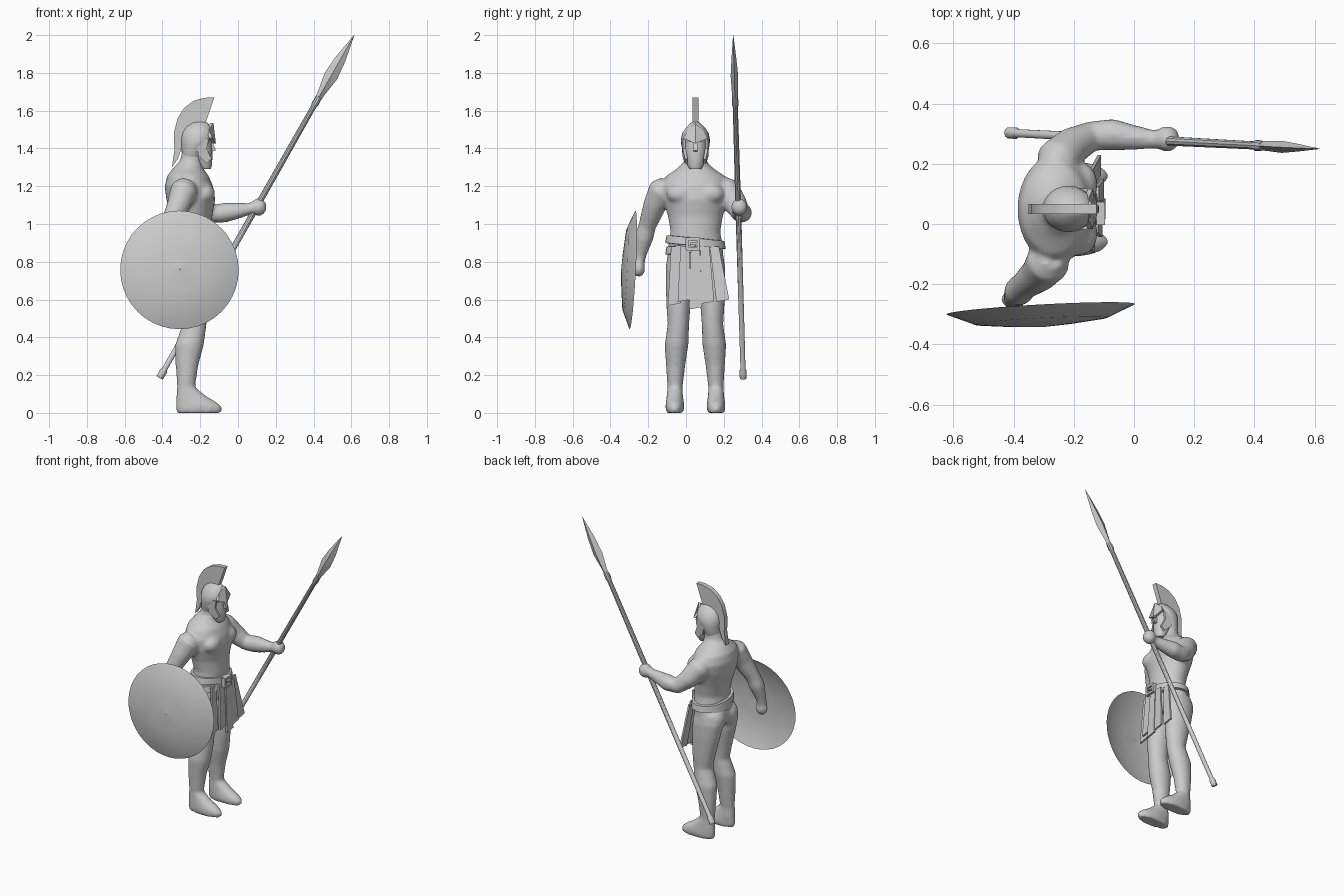
import bpy, bmesh, math
from mathutils import Vector

cube = bpy.data.objects.get("Cube")
if cube:
    bpy.data.objects.remove(cube)

grey = bpy.data.materials.new("plain_grey")
grey.use_nodes = True
COLOUR = (0.6, 0.6, 0.6, 1)
grey.diffuse_color = COLOUR
grey.node_tree.nodes["Principled BSDF"].inputs["Base Color"].default_value = COLOUR
X, Y, Z = Vector((1, 0, 0)), Vector((0, 1, 0)), Vector((0, 0, 1))
MID = 0.05  # y of the figure's middle plane


def finish(name, bm, angle=35):
    bmesh.ops.recalc_face_normals(bm, faces=bm.faces)
    mesh = bpy.data.meshes.new(name)
    bm.to_mesh(mesh)
    bm.free()
    mesh.materials.append(grey)
    obj = bpy.data.objects.new(name, mesh)
    bpy.context.collection.objects.link(obj)
    bpy.ops.object.select_all(action="DESELECT")
    obj.select_set(True)
    bpy.context.view_layer.objects.active = obj
    bpy.ops.object.shade_smooth_by_angle(angle=math.radians(angle))
    return obj


def loft(bm, rings, sides=20, caps=True):
    """Skin a list of ellipses given as (centre, half axis u, half axis v)."""
    loops = []
    for c, u, v in rings:
        turn = [2 * math.pi * i / sides for i in range(sides)]
        loops.append([bm.verts.new(c + u * math.cos(a) + v * math.sin(a)) for a in turn])
    for a, b in zip(loops, loops[1:]):
        for i in range(sides):
            j = (i + 1) % sides
            bm.faces.new((a[i], a[j], b[j], b[i]))
    if caps:
        bm.faces.new(loops[0])
        bm.faces.new(loops[-1])


def stack(bm, rows, sides=20, caps=True, tilt=0.0):
    """Loft of level rings, rows of (z, x, y, half depth, half width)."""
    loft(bm, [(Vector((x, y, z)), X * rx, (Y + Z * tilt) * ry) for z, x, y, rx, ry in rows], sides, caps)


def tube(bm, rows, sides=16):
    """Round limb through rows of (x, y, z, radius)."""
    pts = [Vector(r[:3]) for r in rows]
    rings = []
    for i, p in enumerate(pts):
        t = (pts[min(i + 1, len(pts) - 1)] - pts[max(i - 1, 0)]).normalized()
        u = t.cross(Y).normalized()
        rings.append((p, u * rows[i][3], t.cross(u) * rows[i][3]))
    loft(bm, rings, sides)


def plate(bm, outline, offset):
    """Prism from an outline, pushed along offset."""
    a = [bm.verts.new(Vector(p) - offset) for p in outline]
    b = [bm.verts.new(Vector(p) + offset) for p in outline]
    bm.faces.new(a)
    bm.faces.new(b)
    for i in range(len(a)):
        j = (i + 1) % len(a)
        bm.faces.new((a[i], a[j], b[j], b[i]))


def ball(bm, centre, size):
    made = bmesh.ops.create_uvsphere(bm, u_segments=14, v_segments=10, radius=1)["verts"]
    for v in made:
        v.co = Vector(centre) + Vector(a * s for a, s in zip(v.co, size))


# Body: torso, legs, feet and arms fused into one skin
bm = bmesh.new()
stack(bm, [(0.75, -.25, MID, .08, .12), (0.80, -.255, MID, .105, .15), (0.88, -.24, MID, .105, .145),
           (0.96, -.235, MID, .10, .132), (1.04, -.245, MID, .108, .145), (1.13, -.25, MID, .13, .172),
           (1.20, -.26, MID, .128, .18), (1.255, -.265, MID, .11, .155), (1.295, -.265, MID, .08, .095),
           (1.33, -.25, MID, .06, .06), (1.42, -.23, MID, .055, .055)], 28)
for side in (-1, 1):
    stack(bm, [(z, x, MID + side * y, rx, ry) for z, x, y, rx, ry in (
        (0.85, -.26, .075, .09, .07), (0.78, -.26, .082, .105, .075), (0.68, -.25, .085, .094, .073),
        (0.55, -.235, .09, .076, .063), (0.47, -.23, .09, .064, .057), (0.36, -.257, .10, .076, .063),
        (0.25, -.27, .105, .06, .051), (0.13, -.275, .108, .047, .04), (0.06, -.275, .108, .05, .042))])
    stack(bm, [(z, x, MID + side * .109, rx, ry) for z, x, rx, ry in (
        (0, -.207, .12, .046), (.03, -.207, .124, .05), (.055, -.22, .11, .048),
        (.085, -.245, .083, .044), (.13, -.272, .052, .04))])
    ball(bm, (-.175, MID + side * .08, 1.16), (.055, .075, .055))
    ball(bm, (-.31, MID + side * .065, .80), (.06, .07, .08))
tube(bm, [(-.27, -.10, 1.215, .05), (-.285, -.125, 1.18, .074), (-.315, -.165, 1.10, .062),
          (-.365, -.205, .99, .047), (-.382, -.222, .93, .05), (-.40, -.242, .84, .034), (-.405, -.25, .79, .03)])
ball(bm, (-.40, -.25, .765), (.042, .034, .046))
tube(bm, [(-.265, .18, 1.215, .05), (-.255, .21, 1.18, .074), (-.205, .26, 1.11, .063), (-.14, .292, 1.055, .05),
          (-.07, .297, 1.06, .053), (0, .287, 1.07, .042), (.06, .282, 1.08, .032), (.10, .28, 1.09, .03)])
ball(bm, (.11, .283, 1.09), (.043, .044, .047))
body = finish("body", bm)
remesh = body.modifiers.new("fuse", "REMESH")
remesh.mode = "VOXEL"
remesh.voxel_size = 0.011
remesh.use_smooth_shade = True
blend = body.modifiers.new("blend", "SMOOTH")
blend.factor = 0.5
blend.iterations = 5

# Face with beard, brow and nose
bm = bmesh.new()
stack(bm, [(1.29, -.17, MID, .025, .03), (1.31, -.175, MID, .037, .042), (1.36, -.19, MID, .055, .053),
           (1.40, -.195, MID, .058, .06), (1.46, -.20, MID, .06, .062)])
plate(bm, [(-.15, MID, 1.44), (-.135, MID, 1.435), (-.117, MID, 1.39), (-.15, MID, 1.38)], Y * .011)
finish("face", bm)

# Helmet bowl with neck guard
bm = bmesh.new()
stack(bm, [(1.345, -.245, MID, .05, .055), (1.38, -.24, MID, .058, .066), (1.42, -.225, MID, .075, .075),
           (1.445, -.217, MID, .086, .077), (1.48, -.213, MID, .083, .07), (1.51, -.21, MID, .07, .05),
           (1.535, -.205, MID, .045, .026), (1.545, -.20, MID, .015, .01)], 24)
finish("helmet", bm)

# Cheek guards and raised brow edges, mirrored
bm = bmesh.new()
for side in (-1, 1):
    y = MID + side * .066
    plate(bm, [(-.225, y, 1.45), (-.155, y - side * .006, 1.45), (-.165, y - side * .006, 1.40),
               (-.14, y - side * .018, 1.345), (-.165, y - side * .016, 1.32), (-.21, y - side * .004, 1.36)],
          Y * .007)
    plate(bm, [(-.145, MID + side * .066, 1.455), (-.125, MID, 1.425), (-.138, MID, 1.535),
               (-.16, MID + side * .035, 1.50)], X * .008)
finish("cheek_guards_and_brow", bm)

# Crest with trailing tail
bm = bmesh.new()
crest = [(-.125, 1.67), (-.18, 1.668), (-.235, 1.652), (-.285, 1.615), (-.32, 1.56), (-.34, 1.48),
         (-.337, 1.39), (-.35, 1.30), (-.318, 1.345), (-.30, 1.40), (-.296, 1.46), (-.27, 1.50), (-.22, 1.53),
         (-.17, 1.54)]
plate(bm, [(x, MID, z) for x, z in crest], Y * .016)
finish("crest", bm)

# Crossed belts
bm = bmesh.new()
for z, tilt in ((.905, -.10), (.875, .10)):
    stack(bm, [(z - .022, -.238, MID, .11, .15), (z - .02, -.238, MID, .12, .16),
               (z + .02, -.238, MID, .116, .153), (z + .022, -.238, MID, .10, .13)], 28, tilt=tilt)
finish("belts", bm)

# Buckle frame and tongue
bm = bmesh.new()
for dy, dz, hy, hz in ((0, .026, .036, .008), (0, -.026, .036, .008), (-.03, 0, .008, .03), (.03, 0, .008, .03),
                       (.01, 0, .022, .006)):
    y, z = .035 + dy, .895 + dz
    plate(bm, [(-.11, y + a * hy, z + b * hz) for a, b in ((-1, -1), (1, -1), (1, 1), (-1, 1))], X * .014)
finish("buckle", bm)

# Hanging skirt strips: top y, bottom y, bottom z, top x, bottom x
bm = bmesh.new()
for top, low, end, x, x2 in ((-.055, -.062, .58, -.15, -.135), (-.005, -.01, .60, -.125, -.11),
                             (.05, .05, .56, -.118, -.10), (.10, .115, .59, -.122, -.105),
                             (.15, .195, .60, -.145, -.115)):
    plate(bm, [(x, top - .024, .88), (x, top + .024, .88), (x2, low + .034, end), (x2, low - .034, end - .012)],
          X * .006)
finish("skirt_strips", bm)

# Spear: butt, shaft, socket, then flattened blade
butt, tip = Vector((-.415, .303, .185)), Vector((.615, .25, 2.0))
axis = (tip - butt).normalized()
flat = axis.cross(Y).normalized()
thick = axis.cross(flat)
bm = bmesh.new()
loft(bm, [(butt.lerp(tip, t), flat * r, thick * r) for t, r in
          ((0, .019), (.02, .02), (.025, .014), (.5, .016), (.79, .014), (.80, .019), (.82, .016))], 10)
finish("spear_shaft", bm)
bm = bmesh.new()
loft(bm, [(butt.lerp(tip, t), flat * a, thick * b) for t, a, b in
          ((.80, .015, .015), (.83, .02, .016), (.88, .037, .02), (.93, .028, .013), (1, .001, .001))], 4)
finish("spear_head", bm, 20)

# Shield: shallow open dish
face = Vector((.055, -1, .05)).normalized()
u = face.cross(Z).normalized()
v = u.cross(face)
hub = Vector((-.31, -.283, .757))
bm = bmesh.new()
loft(bm, [(hub + face * d, u * r, v * r) for r, d in
          ((.314, 0), (.22, .04), (.11, .052), (.002, .06))], 40, caps=False)
finish("shield", bm)
